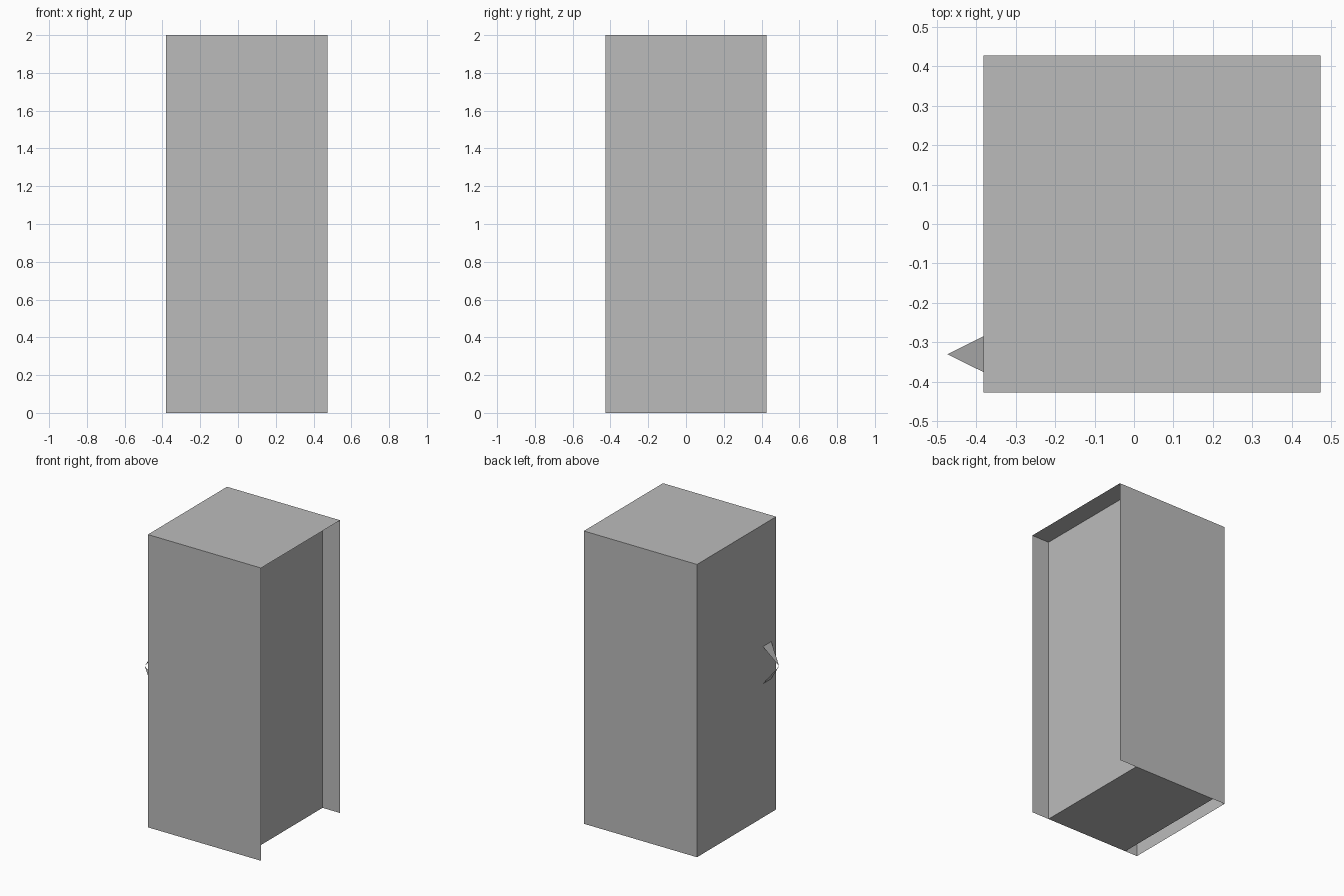
import bpy
import bmesh

cube = bpy.data.objects.get("Cube")
if cube:
    bpy.data.objects.remove(cube, do_unlink=True)

grey = bpy.data.materials.new("plain_grey")
grey.use_nodes = True
colour = (0.5, 0.5, 0.5, 1)
grey.diffuse_color = colour
grey.node_tree.nodes["Principled BSDF"].inputs["Base Color"].default_value = colour

# Main measures
DOOR_X, OPEN_X = -0.382, 0.473
HALF, TOP = 0.427, 2.0
WALL_X, LINER_X, RIM = -0.287, 0.34, 0.07


def add_object(name, bm):
    mesh = bpy.data.meshes.new(name)
    bm.to_mesh(mesh)
    bm.free()
    mesh.materials.append(grey)
    obj = bpy.data.objects.new(name, mesh)
    bpy.context.collection.objects.link(obj)
    return obj


def box(x0, x1, half, z0, z1):
    bm = bmesh.new()
    bmesh.ops.create_cube(bm, size=1)
    for v in bm.verts:
        v.co = (x1 if v.co.x > 0 else x0,
                half if v.co.y > 0 else -half,
                z1 if v.co.z > 0 else z0)
    bm.normal_update()
    return bm


# Thin outer shell, open below and on the +x side
bm = box(DOOR_X, OPEN_X, HALF, 0, TOP)
openings = [f for f in bm.faces if f.normal.x > 0.9 or f.normal.z < -0.9]
bmesh.ops.delete(bm, geom=openings, context='FACES')
add_object("outer_shell", bm)

# Inner wall with the raised block pushed out of it
bm = bmesh.new()
corners = [(-HALF, 0), (HALF, 0), (HALF, TOP), (-HALF, TOP)]
wall = bm.faces.new([bm.verts.new((WALL_X, y, z)) for y, z in corners])
bm.normal_update()
bmesh.ops.inset_region(bm, faces=[wall], thickness=RIM, use_even_offset=True)
block = bmesh.ops.extrude_discrete_faces(bm, faces=[wall])["faces"]
bmesh.ops.translate(bm, verts=block[0].verts, vec=(LINER_X - WALL_X, 0, 0))
add_object("inner_block", bm)

# Handle: two triangular flaps meeting at a point
bm = bmesh.new()
HANDLE_Y, HANDLE_Z = -0.33, 1.04
tip = bm.verts.new((-OPEN_X, HANDLE_Y, HANDLE_Z))
for side in (1, -1):
    base = [bm.verts.new((DOOR_X, HANDLE_Y + side * dy, HANDLE_Z + side * 0.127))
            for dy in (-0.045, 0.045)]
    face = bm.faces.new([tip] + base)
    face.normal_update()
    if face.normal.x > 0:
        face.normal_flip()
add_object("handle", bm)
